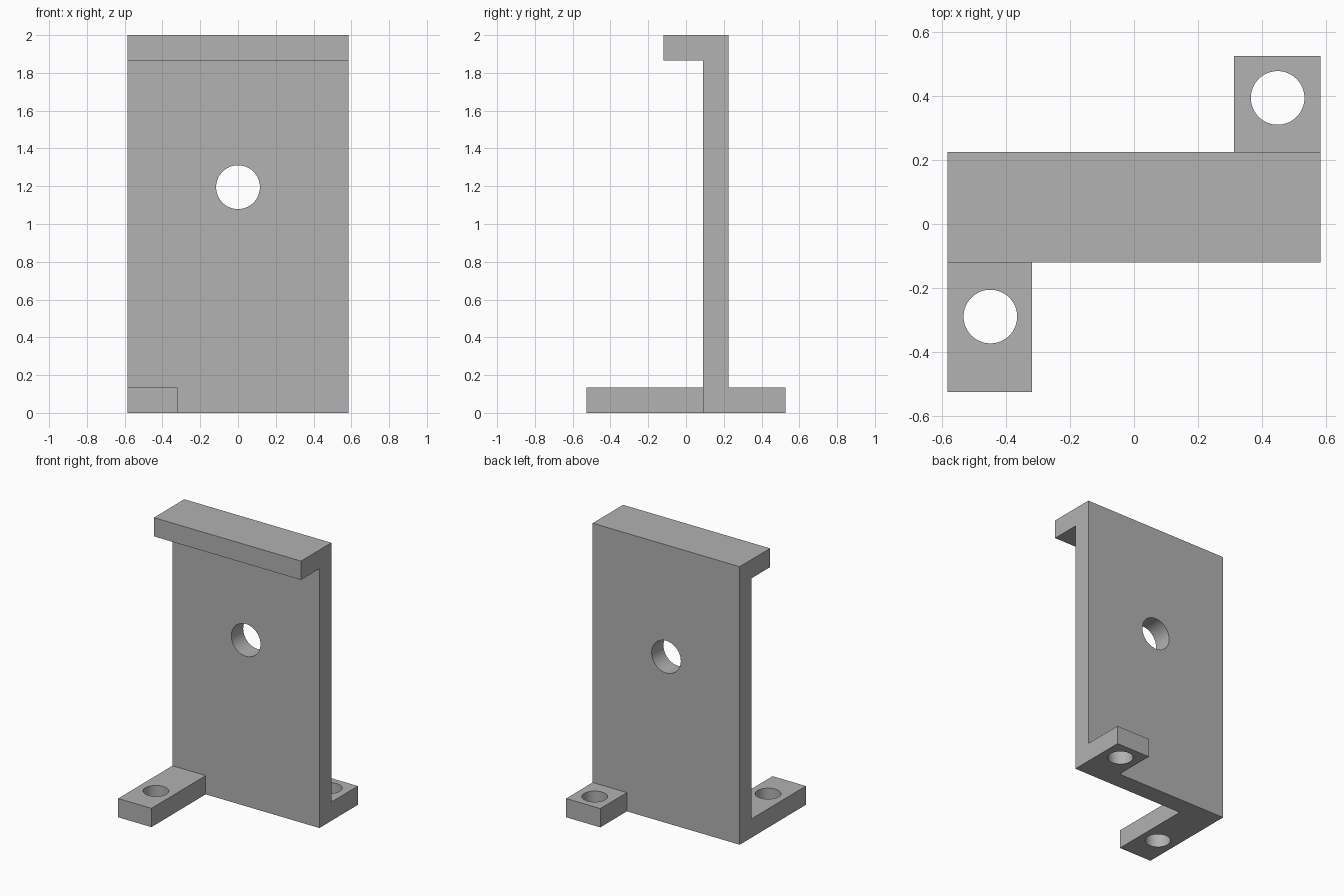
import bpy, bmesh, math
from mathutils import Matrix

cube = bpy.data.objects.get("Cube")
if cube:
    bpy.data.objects.remove(cube, do_unlink=True)

grey = bpy.data.materials.new("plain_grey")
grey.use_nodes = True
colour = (0.445, 0.445, 0.445, 1)
grey.diffuse_color = colour
grey.node_tree.nodes["Principled BSDF"].inputs["Base Color"].default_value = colour

HALF_W = 0.585             # half width of the plate
FRONT, BACK = 0.09, 0.225  # plate faces
THICK = 0.135              # foot and lip height


def make_object(name, bm):
    bmesh.ops.recalc_face_normals(bm, faces=bm.faces)
    mesh = bpy.data.meshes.new(name)
    bm.to_mesh(mesh)
    bm.free()
    mesh.materials.append(grey)
    obj = bpy.data.objects.new(name, mesh)
    bpy.context.collection.objects.link(obj)
    return obj


def extrude_profile(name, points, offset):
    """Extrude a flat outline into a solid."""
    bm = bmesh.new()
    face = bm.faces.new([bm.verts.new(p) for p in points])
    side = bmesh.ops.extrude_face_region(bm, geom=[face])["geom"]
    moved = [v for v in side if isinstance(v, bmesh.types.BMVert)]
    bmesh.ops.translate(bm, verts=moved, vec=offset)
    return make_object(name, bm)


def drill(obj, centre, radius, axis):
    """Cut a round through hole, then remove the cutter."""
    turn = Matrix.Rotation(math.pi / 2, 4, "X") if axis == "Y" else Matrix()
    bm = bmesh.new()
    bmesh.ops.create_cone(bm, cap_ends=True, segments=64, radius1=radius,
                          radius2=radius, depth=0.5,
                          matrix=Matrix.Translation(centre) @ turn)
    cutter = make_object("hole_cutter", bm)
    cutter.hide_render = True
    mod = obj.modifiers.new("hole", "BOOLEAN")
    mod.operation = "DIFFERENCE"
    mod.solver = "EXACT"
    mod.object = cutter
    bpy.ops.object.select_all(action="DESELECT")
    bpy.context.view_layer.objects.active = obj
    obj.select_set(True)
    bpy.ops.object.modifier_apply(modifier=mod.name)
    bpy.data.objects.remove(cutter, do_unlink=True)
    bpy.ops.object.shade_smooth_by_angle(angle=math.radians(30))


# Upright plate with the lip folded forward at the top
outline = [(FRONT, 0), (BACK, 0), (BACK, 2), (-0.12, 2),
           (-0.12, 2 - THICK), (FRONT, 2 - THICK)]
plate = extrude_profile("upright_plate", [(-HALF_W, y, z) for y, z in outline],
                        (2 * HALF_W, 0, 0))
drill(plate, (0, 0.16, 1.195), 0.116, "Y")

# Mounting feet on opposite corners, each with a vertical bolt hole
feet = [("front_foot", -HALF_W, -0.32, -0.527, FRONT, (-0.45, -0.29)),
        ("back_foot", 0.313, HALF_W, BACK, 0.527, (0.45, 0.395))]
for name, x0, x1, y0, y1, hole in feet:
    corners = [(x0, y0, 0), (x1, y0, 0), (x1, y1, 0), (x0, y1, 0)]
    foot = extrude_profile(name, corners, (0, 0, THICK))
    drill(foot, (*hole, THICK / 2), 0.084, "Z")
